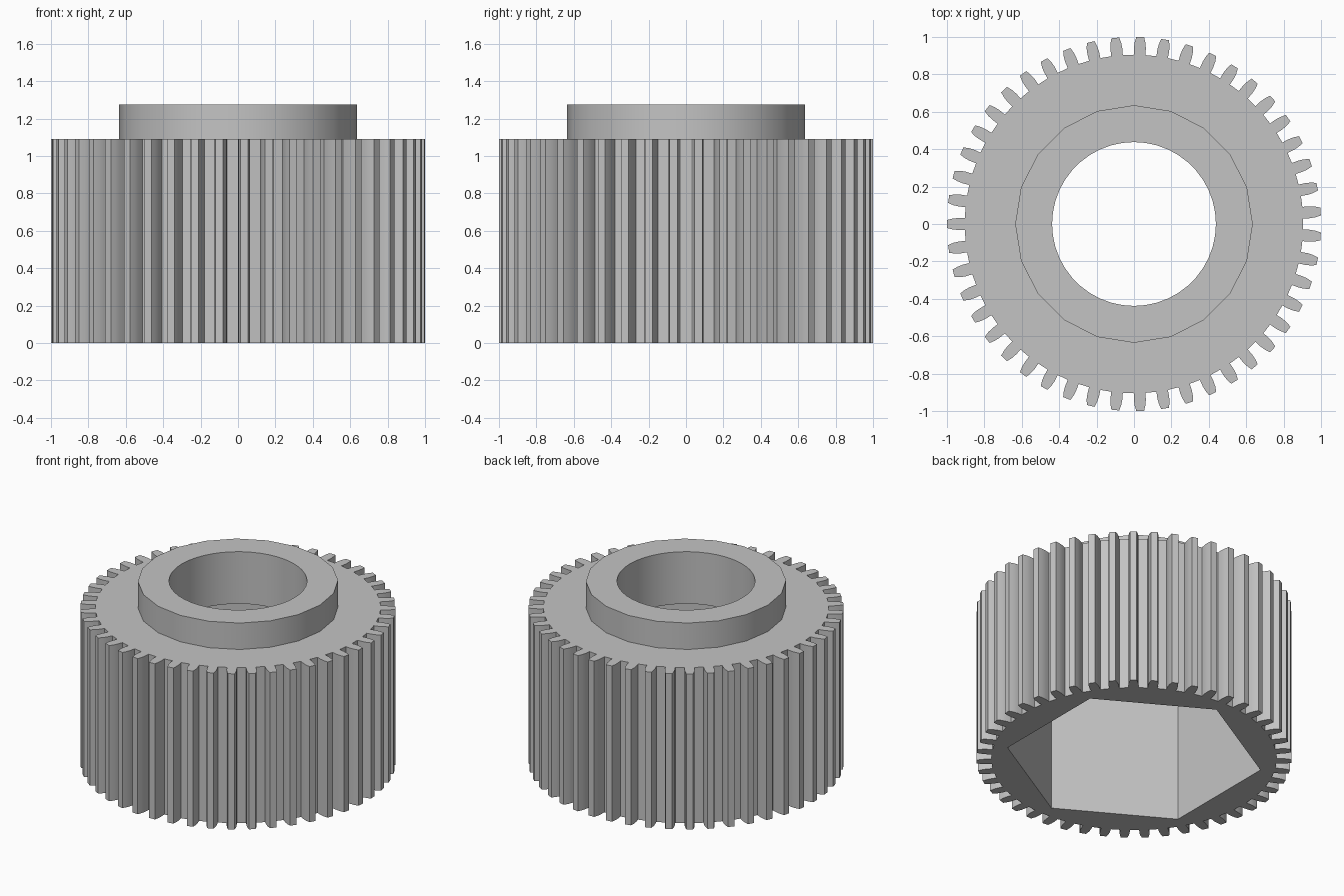
import bpy, bmesh
from math import cos, sin, tau, pi, radians

if "Cube" in bpy.data.objects:
    bpy.data.objects.remove(bpy.data.objects["Cube"])

TEETH = 47
GEAR_TOP, COLLAR_TOP = 1.09, 1.275
SOCKET_DEPTH = 0.91
BORE_R, COLLAR_R, HEX_R = 0.438, 0.635, 0.815

metal = bpy.data.materials.new("plain grey")
metal.use_nodes = True
metal.diffuse_color = (0.55, 0.55, 0.55, 1)
metal.node_tree.nodes["Principled BSDF"].inputs["Base Color"].default_value = (0.55, 0.55, 0.55, 1)


def polygon(radius, sides, start=0.0):
    return [(radius * cos(start + tau * i / sides), radius * sin(start + tau * i / sides))
            for i in range(sides)]


def gear_outline():
    # Half of one tooth as (radius, half width), root to tip
    flank = [(0.905, 0.031), (0.94, 0.032), (0.97, 0.029), (1.0, 0.021)]
    tooth = [(r, -w) for r, w in flank] + [(r, w) for r, w in reversed(flank)]
    points = []
    for i in range(TEETH):
        a = pi + tau * i / TEETH
        for r, w in tooth:
            b = a + w / r
            points.append((r * cos(b), r * sin(b)))
    return points


def prism(name, outline, z0, z1):
    bm = bmesh.new()
    base = bm.faces.new([bm.verts.new((x, y, z0)) for x, y in outline])
    grown = bmesh.ops.extrude_face_region(bm, geom=[base], use_keep_orig=True)["geom"]
    for v in grown:
        if isinstance(v, bmesh.types.BMVert):
            v.co.z = z1
    bmesh.ops.recalc_face_normals(bm, faces=bm.faces)
    mesh = bpy.data.meshes.new(name)
    bm.to_mesh(mesh)
    bm.free()
    mesh.materials.append(metal)
    obj = bpy.data.objects.new(name, mesh)
    bpy.context.collection.objects.link(obj)
    return obj


def cut(obj, cutters):
    for cutter in cutters:
        mod = obj.modifiers.new("cut " + cutter.name, "BOOLEAN")
        mod.operation, mod.solver, mod.object = "DIFFERENCE", "EXACT", cutter
    graph = bpy.context.evaluated_depsgraph_get()
    mesh = bpy.data.meshes.new_from_object(obj.evaluated_get(graph))
    obj.modifiers.clear()
    obj.data = mesh
    mesh.shade_smooth()
    mesh.set_sharp_from_angle(angle=radians(25))


# Toothed body and the collar standing on it
gear_body = prism("gear_body", gear_outline(), 0, GEAR_TOP)
collar = prism("collar", polygon(COLLAR_R, 20), GEAR_TOP, COLLAR_TOP)

# Round bore from above, hexagonal socket from below
bore = prism("bore_cutter", polygon(BORE_R, 44), 0.5, 1.5)
socket = prism("socket_cutter", polygon(HEX_R, 6, pi / 2), -0.2, SOCKET_DEPTH)
cutters = [bore, socket]
for c in cutters:
    c.hide_render = True

cut(gear_body, [socket, bore])
cut(collar, [bore])
for c in cutters:
    bpy.data.objects.remove(c)
